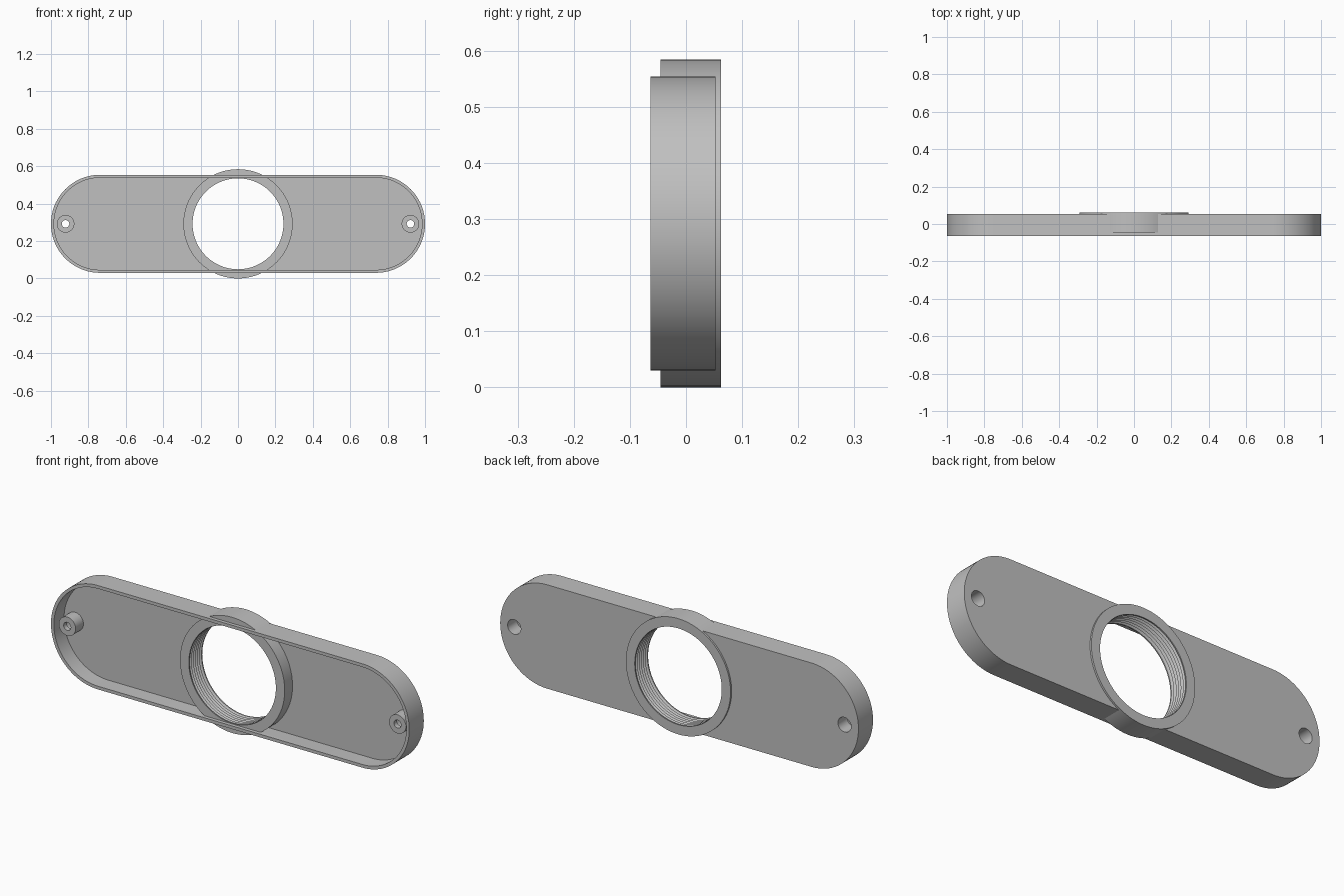
import bpy, bmesh, math
from mathutils import Vector

cube = bpy.data.objects.get("Cube")
if cube:
    bpy.data.objects.remove(cube, do_unlink=True)

MID = 0.292            # height of the centre line
STRAIGHT = 0.738       # half length of the straight sides
BACK, FLOOR, RIM = 0.053, 0.018, -0.063
RING_FRONT, RING_BACK = -0.045, 0.062
BORE = 0.243
SCREW_X = 0.922

grey = bpy.data.materials.new("plain grey")
grey.use_nodes = True
grey.diffuse_color = (0.53, 0.53, 0.53, 1)
grey.node_tree.nodes["Principled BSDF"].inputs["Base Color"].default_value = grey.diffuse_color


def circle(radius, y, x=0.0, count=96):
    steps = [2 * math.pi * i / count for i in range(count)]
    return [Vector((x + radius * math.cos(a), y, MID + radius * math.sin(a))) for a in steps]


def stadium(radius, y, count=48):
    points = []
    for side, start in ((1, -math.pi / 2), (-1, math.pi / 2)):
        for i in range(count + 1):
            a = start + math.pi * i / count
            points.append(Vector((side * STRAIGHT + radius * math.cos(a), y,
                                  MID + radius * math.sin(a))))
    return points


def loft(name, sections, closed=False):
    """Bridge matching outlines; cap the ends or join last to first."""
    bm = bmesh.new()
    rows = [[bm.verts.new(p) for p in s] for s in sections]
    pairs = list(zip(rows, rows[1:]))
    if closed:
        pairs.append((rows[-1], rows[0]))
    else:
        bm.faces.new(rows[0])
        bm.faces.new(rows[-1])
    for a, b in pairs:
        for i in range(len(a)):
            j = (i + 1) % len(a)
            bm.faces.new((a[i], a[j], b[j], b[i]))
    bmesh.ops.recalc_face_normals(bm, faces=bm.faces)
    mesh = bpy.data.meshes.new(name)
    bm.to_mesh(mesh)
    bm.free()
    mesh.materials.append(grey)
    obj = bpy.data.objects.new(name, mesh)
    bpy.context.collection.objects.link(obj)
    return obj


def activate(obj):
    bpy.ops.object.select_all(action='DESELECT')
    obj.select_set(True)
    bpy.context.view_layer.objects.active = obj


def cut(target, cutter):
    cutter.hide_render = True
    mod = target.modifiers.new("hole", 'BOOLEAN')
    mod.operation, mod.solver, mod.object = 'DIFFERENCE', 'EXACT', cutter
    activate(target)
    bpy.ops.object.modifier_apply(modifier=mod.name)
    bpy.data.objects.remove(cutter, do_unlink=True)


# Round-ended tray, open to the front
tray = loft("tray", [stadium(0.262, BACK), stadium(0.262, RIM),
                     stadium(0.246, RIM), stadium(0.246, FLOOR)])
cut(tray, loft("centre_cutter", [circle(0.265, -0.04), circle(0.265, 0.1)]))

# Threaded collar: outer wall, then V grooves along the bore
THREADS = 6
pitch = (RING_BACK - RING_FRONT - 0.012) / THREADS
profile = [(0.292, RING_FRONT), (0.292, RING_BACK), (BORE, RING_BACK)]
for i in range(THREADS):
    y = RING_BACK - 0.006 - i * pitch
    profile += [(BORE, y), (BORE + 0.010, y - pitch * 0.45), (BORE + 0.010, y - pitch * 0.55)]
profile += [(BORE, RING_FRONT + 0.006), (BORE, RING_FRONT)]
parts = [tray, loft("threaded_collar", [circle(r, y) for r, y in profile], closed=True)]

# Screw posts with a counterbore from the back
for side, x in (("left", SCREW_X), ("right", -SCREW_X)):
    cut(tray, loft("screw_cutter", [circle(0.037, -0.01, x, 40), circle(0.037, 0.1, x, 40)]))
    post = [(0.02, RING_FRONT), (0.047, RING_FRONT), (0.047, 0.045),
            (0.037, 0.045), (0.037, -0.02), (0.02, -0.02)]
    parts.append(loft(side + "_screw_post", [circle(r, y, x, 40) for r, y in post], closed=True))

for part in parts:
    activate(part)
    bpy.ops.object.shade_smooth_by_angle(angle=math.radians(30))
